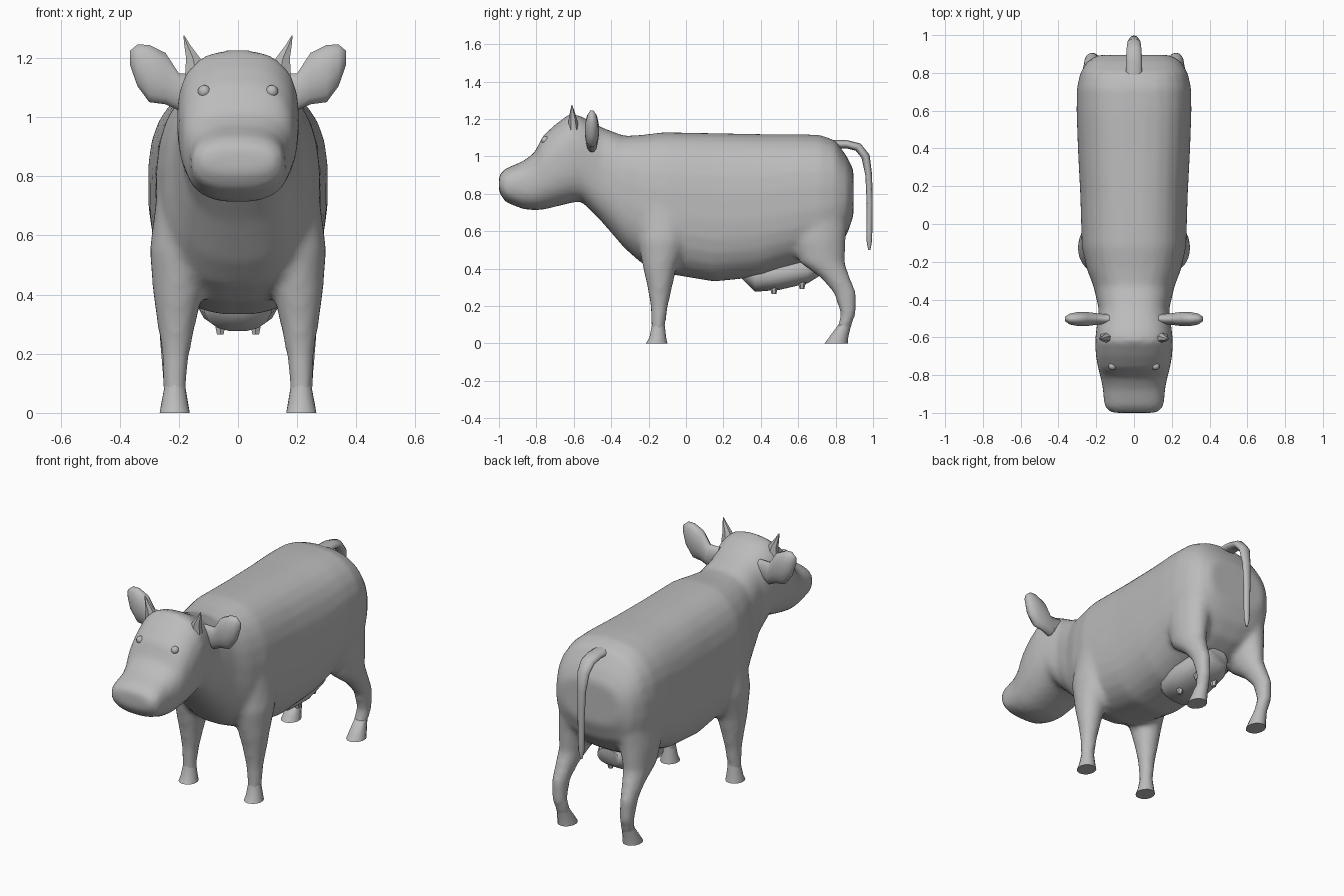
import bpy, bmesh, math
from mathutils import Vector

cube = bpy.data.objects.get("Cube")
if cube:
    bpy.data.objects.remove(cube, do_unlink=True)

grey = bpy.data.materials.new("plain grey")
grey.use_nodes = True
grey.diffuse_color = (0.5, 0.5, 0.5, 1)
grey.node_tree.nodes["Principled BSDF"].inputs["Base Color"].default_value = (0.5, 0.5, 0.5, 1)


def loft(bm, rings, sides=20, power=2.0):
    """Skin capped superellipse rings, each given as centre and two half axes."""
    loops = []
    for centre, u, v in rings:
        loop = []
        for i in range(sides):
            a = math.tau * (i + 0.5) / sides
            c, s = math.cos(a), math.sin(a)
            c = math.copysign(abs(c) ** (2 / power), c)
            s = math.copysign(abs(s) ** (2 / power), s)
            loop.append(bm.verts.new(Vector(centre) + Vector(u) * c + Vector(v) * s))
        loops.append(loop)
    for a, b in zip(loops, loops[1:]):
        for i in range(sides):
            j = (i + 1) % sides
            bm.faces.new((a[i], a[j], b[j], b[i]))
    bm.faces.new(loops[0])
    bm.faces.new(loops[-1])


def finish(name, bm, angle=60):
    bmesh.ops.recalc_face_normals(bm, faces=bm.faces)
    mesh = bpy.data.meshes.new(name)
    bm.to_mesh(mesh)
    bm.free()
    mesh.materials.append(grey)
    obj = bpy.data.objects.new(name, mesh)
    bpy.context.collection.objects.link(obj)
    bpy.ops.object.select_all(action="DESELECT")
    obj.select_set(True)
    bpy.context.view_layer.objects.active = obj
    bpy.ops.object.shade_smooth_by_angle(angle=math.radians(angle))
    return obj


def along_y(rows):
    """Rows of y, top, bottom, half width."""
    return [((0, y, (t + b) / 2), (w, 0, 0), (0, 0, (t - b) / 2)) for y, t, b, w in rows]


def along_z(rows, side, grow=0.0):
    """Rows of z, x, y, x radius, y radius."""
    return [((side * x, y, z), (rx + grow, 0, 0), (0, ry + grow, 0)) for z, x, y, rx, ry in rows]


# Trunk, neck and head as one run from nose to rump
trunk = [(-1.0, .90, .81, .12), (-.965, .935, .755, .158), (-.87, .975, .718, .165),
         (-.81, 1.02, .712, .178), (-.765, 1.11, .715, .19), (-.70, 1.17, .73, .202),
         (-.62, 1.23, .75, .207), (-.56, 1.215, .76, .2), (-.45, 1.155, .65, .187),
         (-.33, 1.11, .51, .215), (-.24, 1.115, .43, .25), (-.12, 1.13, .375, .277),
         (.15, 1.125, .33, .285), (.4, 1.12, .355, .298), (.6, 1.12, .42, .305),
         (.72, 1.115, .45, .303), (.8, 1.085, .5, .285), (.86, 1.0, .58, .25),
         (.895, .93, .68, .19)]
front_leg = [(.04, .212, -.15, .035, .034), (.1, .214, -.148, .035, .034),
             (.2, .21, -.143, .043, .043), (.3, .208, -.14, .061, .062),
             (.4, .203, -.14, .08, .085), (.55, .195, -.125, .1, .13),
             (.75, .18, -.1, .09, .15)]
hind_leg = [(.04, .212, .83, .034, .034), (.1, .214, .85, .035, .034),
            (.16, .22, .868, .036, .037), (.27, .223, .85, .04, .056),
            (.35, .218, .80, .052, .075), (.43, .21, .73, .07, .115),
            (.55, .2, .71, .09, .14), (.75, .18, .72, .1, .15)]

bm = bmesh.new()
loft(bm, along_y(trunk), 28, 2.6)
for side in (-1, 1):
    loft(bm, along_z(front_leg, side, .004))
    loft(bm, along_z(hind_leg, side, .004))
body = finish("body_and_legs", bm, 180)

# Blend the legs into the trunk
remesh = body.modifiers.new("blend", "REMESH")
remesh.mode = "VOXEL"
remesh.voxel_size = 0.018
remesh.use_smooth_shade = True
relax = body.modifiers.new("relax", "SMOOTH")
relax.factor = 0.5
relax.iterations = 5

front_hoof = [(0, .214, -.157, .052, .058), (.03, .214, -.151, .046, .045),
              (.1, .213, -.148, .034, .034)]
hind_hoof = [(0, .214, .803, .052, .062), (.03, .214, .815, .047, .052),
             (.1, .213, .849, .034, .034)]
ear = [(.13, 1.10, .05, .025), (.2, 1.085, .065, .032), (.245, 1.13, .09, .038),
       (.3, 1.147, .1, .038), (.34, 1.175, .073, .03), (.365, 1.2, .025, .012)]
horn = [(1.14, .14, -.60, .045, .03), (1.2, .152, -.605, .027, .022),
        (1.24, .17, -.608, .013, .012), (1.275, .183, -.61, .002, .002)]

for side, label in ((1, "left"), (-1, "right")):
    # Hooves
    for part, rows in (("front_hoof", front_hoof), ("hind_hoof", hind_hoof)):
        bm = bmesh.new()
        loft(bm, along_z(rows, side), 14)
        finish(f"{label}_{part}", bm)

    # Paddle-shaped ear
    bm = bmesh.new()
    loft(bm, [((side * x, -.503, z), (0, d, 0), (0, 0, h)) for x, z, h, d in ear], 12)
    finish(f"{label}_ear", bm, 75)

    # Horn
    bm = bmesh.new()
    loft(bm, along_z(horn, side), 6)
    finish(f"{label}_horn", bm, 30)

    # Eye
    bm = bmesh.new()
    bmesh.ops.create_uvsphere(bm, u_segments=12, v_segments=8, radius=.022)
    bmesh.ops.translate(bm, vec=(side * .114, -.752, 1.086), verts=bm.verts)
    finish(f"{label}_eye", bm)

    # Teats
    for y, z in ((.47, .285), (.62, .312)):
        bm = bmesh.new()
        bmesh.ops.create_cone(bm, cap_ends=True, segments=6, radius1=.013,
                              radius2=.022, depth=.04)
        bmesh.ops.translate(bm, vec=(side * .06, y, z), verts=bm.verts)
        finish(f"{label}_teat", bm, 30)

# Udder
bm = bmesh.new()
loft(bm, along_y([(.30, .42, .345, .06), (.37, .44, .275, .115), (.5, .46, .285, .135),
                  (.65, .46, .32, .12), (.73, .46, .37, .07)]), 16, 2.3)
finish("udder", bm)

# Tail, flattened sideways and hanging behind: y, z, width, thickness
tail = [(.76, 1.065, .046, .022), (.86, 1.065, .045, .022), (.92, 1.05, .042, .023),
        (.96, 1.0, .036, .023), (.977, .9, .026, .018), (.982, .75, .021, .016),
        (.98, .6, .019, .016), (.98, .55, .018, .015), (.98, .5, .006, .006)]
rings = []
for i, (y, z, w, t) in enumerate(tail):
    before, after = tail[max(i - 1, 0)], tail[min(i + 1, len(tail) - 1)]
    way = Vector((0, after[0] - before[0], after[1] - before[1])).normalized()
    rings.append(((0, y, z), (w, 0, 0), way.cross(Vector((1, 0, 0))) * t))
bm = bmesh.new()
loft(bm, rings, 10)
finish("tail", bm)
